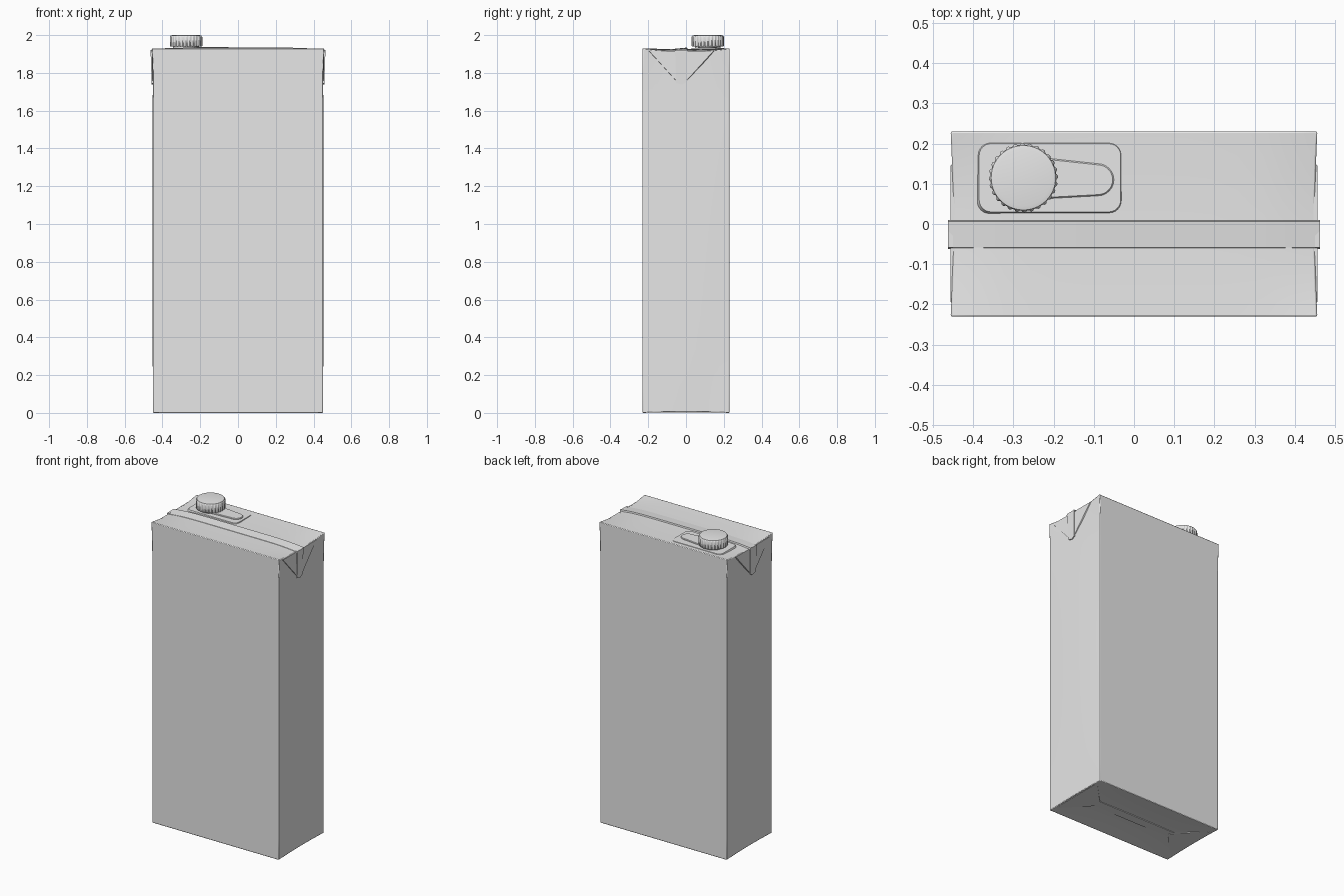
import bpy, bmesh
from math import sin, cos, pi, radians

if "Cube" in bpy.data.objects:
    bpy.data.objects.remove(bpy.data.objects["Cube"])

W, D, H = 0.45, 0.23, 1.93          # half width, half depth, height

grey = bpy.data.materials.new("light_grey")
grey.use_nodes = True
grey.diffuse_color = (0.8, 0.8, 0.8, 1)
grey.node_tree.nodes["Principled BSDF"].inputs["Base Color"].default_value = (0.8, 0.8, 0.8, 1)


def finish(name, bm, smooth=30):
    bmesh.ops.recalc_face_normals(bm, faces=bm.faces)
    mesh = bpy.data.meshes.new(name)
    bm.to_mesh(mesh)
    bm.free()
    mesh.materials.append(grey)
    ob = bpy.data.objects.new(name, mesh)
    bpy.context.collection.objects.link(ob)
    bpy.ops.object.select_all(action='DESELECT')
    ob.select_set(True)
    bpy.context.view_layer.objects.active = ob
    bpy.ops.object.shade_smooth_by_angle(angle=radians(smooth))
    return ob


def loft(name, rings):
    """Closed solid skinned through rings of equal point count."""
    bm = bmesh.new()
    loops = [[bm.verts.new(p) for p in ring] for ring in rings]
    for a, b in zip(loops, loops[1:]):
        for i in range(len(a)):
            j = (i + 1) % len(a)
            bm.faces.new((a[i], a[j], b[j], b[i]))
    bm.faces.new(loops[0])
    bm.faces.new(loops[-1])
    return finish(name, bm)


def dip(x, y):
    """How far the top sinks between the front and back edges."""
    return (1 - min(1, abs(y / D)) ** 2) * (0.004 + 0.012 * min(1, abs(x / W)) ** 6)


# Carton body: a gridded box with gently sunken top, base and ends
bm = bmesh.new()
bmesh.ops.create_cube(bm, size=2)
bmesh.ops.subdivide_edges(bm, edges=bm.edges[:], cuts=13, use_grid_fill=True)
for v in bm.verts:
    u, w, t = v.co
    x, y, z = u * W, w * D, (t + 1) / 2 * H
    across = 1 - w * w
    if t > 0.99:
        z -= dip(x, y)
    if t < -0.99:
        z += 0.01 * across * (1 - 0.5 * u * u)
    flare = max(0, (t - 0.85) / 0.15) * 0.006
    if abs(u) > 0.99:
        x += u * (flare * w * w + 0.003 * across * (1 - t * t))
    v.co = x, y, z
body = finish("carton_body", bm)
bevel = body.modifiers.new("soft_edges", 'BEVEL')
bevel.width, bevel.segments, bevel.angle_limit = 0.004, 2, radians(50)

# Sealed fin lying flat along the top
rings = []
for i in range(25):
    x = -0.463 + 0.926 * i / 24
    z = H - dip(x, -0.02)
    rings.append([(x, -0.062, z - 0.004), (x, -0.058, z + 0.002),
                  (x, 0.006, z + 0.008), (x, 0.01, z - 0.004)])
loft("top_seam_fin", rings)

for side, label in ((1, "left"), (-1, "right")):
    # Triangular ear folded down over the end panel
    ear = [(-0.205, 1.915), (0.155, 1.915), (0.01, 1.765), (-0.03, 1.742), (-0.06, 1.765)]
    loft(label + "_ear", [[(side * (W - 0.004), y, z) for y, z in ear],
                          [(side * (W + 0.006), -0.02 + (y + 0.02) * 0.94, z) for y, z in ear]])
    # Seam strip running down the ear
    strip = [(-0.058, 1.92), (0.004, 1.92), (0.0, 1.75), (-0.02, 1.738), (-0.052, 1.745)]
    loft(label + "_ear_seam", [[(side * W, y, z) for y, z in strip],
                               [(side * (0.457 + 0.006 * (z - 1.74) / 0.18), y, z) for y, z in strip]])
    # Triangular flap folded under the base
    flap = [(0.44, -0.19), (0.44, 0.19), (0.29, 0.035), (0.265, 0), (0.29, -0.035)]
    loft(label + "_base_flap", [[(side * x, y, z) for x, y in flap] for z in (0.002, 0.012)])

# Sealed fin along the base
loft("base_seam_fin", [[(x, -0.03, 0.012), (x, 0.03, 0.012), (x, 0.03, 0.005), (x, -0.03, 0.005)]
                       for x in (-0.43, 0.43)])

# Opening: faint rounded panel, pull tab, neck and ribbed screw cap
CX, CY = -0.275, 0.115


def rounded(x0, x1, y0, y1, r, z):
    pts = []
    corners = ((x1 - r, y1 - r), (x0 + r, y1 - r), (x0 + r, y0 + r), (x1 - r, y0 + r))
    for k, (cx, cy) in enumerate(corners):
        for i in range(7):
            a = pi / 2 * (k + i / 6)
            pts.append((cx + r * cos(a), cy + r * sin(a), z))
    return pts


loft("opening_panel", [rounded(-0.39, -0.03, 0.025, 0.205, 0.03, 1.92),
                       rounded(-0.385, -0.033, 0.03, 0.2, 0.03, 1.9315)])


def tab(z, grow):
    pts = [(CX, CY - 0.055 - grow, z)]
    for i in range(13):
        a = -pi / 2 + pi * i / 12
        pts.append((-0.09 + (0.04 + grow) * cos(a), 0.11 + (0.04 + grow) * sin(a), z))
    return pts + [(CX, CY + 0.055 + grow, z)]


loft("pull_tab", [tab(1.924, 0), tab(1.935, 0), tab(1.938, -0.003)])


def circle(r, z, n=64, rib=0.0):
    return [(CX + (r - rib * (i // 2 % 2)) * cos(2 * pi * i / n),
             CY + (r - rib * (i // 2 % 2)) * sin(2 * pi * i / n), z) for i in range(n)]


loft("neck", [circle(0.068, z) for z in (1.92, 1.945)])
loft("screw_cap", [circle(0.084, 1.94, 112, 0.003), circle(0.086, 1.944, 112, 0.004),
                   circle(0.086, 1.99, 112, 0.004), circle(0.08, 1.998, 112),
                   circle(0.07, 2.0, 112)])
